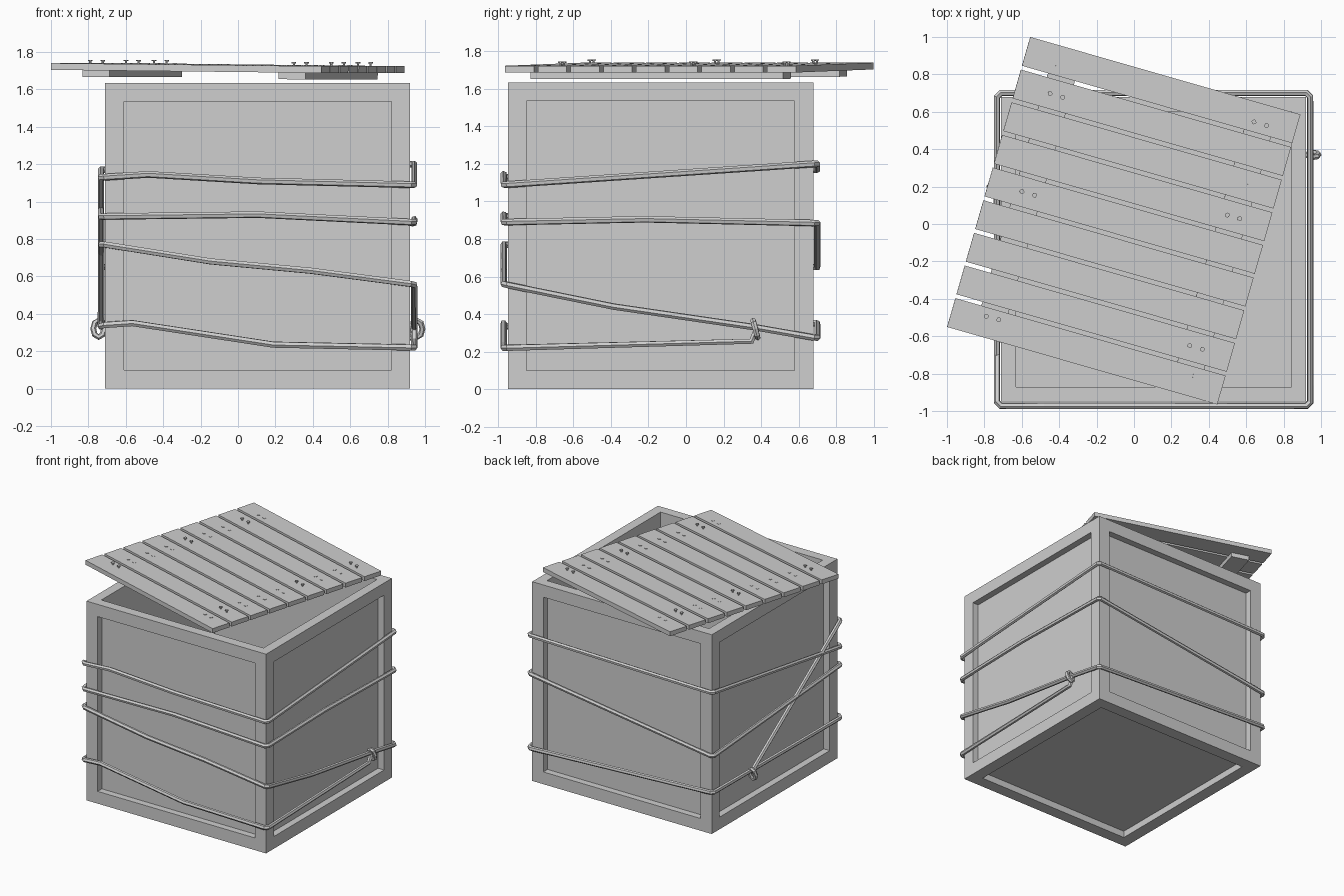
import bpy
import bmesh
from math import radians
from mathutils import Matrix, Vector

cube = bpy.data.objects.get("Cube")
if cube:
    bpy.data.objects.remove(cube)

SHADE = (0.62, 0.62, 0.62, 1)
grey = bpy.data.materials.new("plain_grey")
grey.use_nodes = True
grey.diffuse_color = SHADE
grey.node_tree.nodes["Principled BSDF"].inputs["Base Color"].default_value = SHADE


def link(name, mesh, matrix=None):
    mesh.materials.clear()
    mesh.materials.append(grey)
    obj = bpy.data.objects.new(name, mesh)
    bpy.context.collection.objects.link(obj)
    if matrix:
        obj.matrix_world = matrix


def from_bmesh(name, bm, matrix=None):
    mesh = bpy.data.meshes.new(name)
    bm.to_mesh(mesh)
    bm.free()
    link(name, mesh, matrix)


def add_box(bm, low, high):
    low, high = Vector(low), Vector(high)
    size = Matrix.Diagonal((*(high - low), 1))
    bmesh.ops.create_cube(bm, size=1, matrix=Matrix.Translation((low + high) / 2) @ size)


def add_disc(bm, x, y, z, radius, height):
    bmesh.ops.create_cone(bm, cap_ends=True, segments=8, radius1=radius, radius2=radius,
                          depth=height, matrix=Matrix.Translation((x, y, z + height / 2)))


def recess(bm, faces, border, depth):
    """Flat border first, then straight walls pushed inward."""
    bmesh.ops.inset_individual(bm, faces=faces, thickness=border, depth=0)
    bm.normal_update()
    for face in faces:
        inward = face.normal * -depth
        inner = bmesh.ops.extrude_discrete_faces(bm, faces=[face])["faces"]
        bmesh.ops.translate(bm, verts=inner[0].verts, vec=inward)


# Crate: framed panels on the sides and bottom, hollow from the top
bm = bmesh.new()
add_box(bm, (-0.71, -0.95, 0), (0.92, 0.68, 1.635))
bm.normal_update()
top = [f for f in bm.faces if f.normal.z > 0.5]
panels = [f for f in bm.faces if f not in top]
recess(bm, panels, 0.142, 0.055)
recess(bm, top, 0.112, 1.5)
from_bmesh("crate", bm)

# Lid frame: origin at the back corner, slats run along x, stacked toward -y
LENGTH, WIDTH, PITCH, THICK = 1.503, 0.16, 0.1816, 0.036
lid = (Matrix.Translation((-0.555, 1.0, 1.704)) @ Matrix.Rotation(radians(-16), 4, "Z")
       @ Matrix.Rotation(0.011, 4, "Y"))

for i in range(9):
    bm = bmesh.new()
    y = -i * PITCH
    add_box(bm, (0, y - WIDTH, 0), (LENGTH, y, THICK))
    from_bmesh(f"lid_slat_{i + 1}", bm, lid)

# Battens under the slats
for side, x in (("left", 1.31), ("right", 0.22)):
    bm = bmesh.new()
    add_box(bm, (x - 0.075, -1.505, -THICK), (x + 0.075, -0.105, 0))
    from_bmesh(f"lid_batten_{side}", bm, lid)

# Nail pairs: some stand proud of the slats, the rest are driven in
raised = {0.22: (1, 4, 8), 1.31: (0, 3, 7)}
end_shift = {0: -0.027, 8: 0.033}
bm = bmesh.new()
for x, proud in raised.items():
    for i in range(9):
        y = -i * PITCH - WIDTH / 2 + end_shift.get(i, 0)
        for dx in (-0.035, 0.035):
            if i in proud:
                add_disc(bm, x + dx, y, THICK - 0.01, 0.006, 0.026)
                add_disc(bm, x + dx, y, THICK + 0.013, 0.013, 0.007)
            else:
                add_disc(bm, x + dx, y, THICK - 0.005, 0.013, 0.008)
from_bmesh("lid_nails", bm, lid)

# Rope: one line wound round the crate, as (position along side, height)
X0, X1, Y0, Y1 = -0.732, 0.942, -0.972, 0.70
sides = {
    "front": (Vector((X0, Y0, 0)), Vector((X1, Y0, 0))),
    "right": (Vector((X1, Y0, 0)), Vector((X1, Y1, 0))),
    "back": (Vector((X1, Y1, 0)), Vector((X0, Y1, 0))),
    "left": (Vector((X0, Y1, 0)), Vector((X0, Y0, 0))),
}
winding = [
    ("left", (0.3, 0.33), (1, 1.13)),
    ("front", (0, 1.13), (0.15, 1.145), (0.5, 1.11), (1, 1.09)),
    ("right", (0, 1.09), (1, 1.2)),
    ("back", (0, 1.2), (1, 1.17)),
    ("left", (0, 1.17), (1, 0.92)),
    ("front", (0, 0.92), (0.5, 0.93), (1, 0.89)),
    ("right", (0, 0.89), (0.45, 0.905), (1, 0.885)),
    ("back", (0, 0.885), (1, 0.65)),
    ("left", (0, 0.65), (1, 0.77)),
    ("front", (0, 0.77), (0.35, 0.68), (0.67, 0.63), (1, 0.56)),
    ("right", (0, 0.555), (0.35, 0.44), (0.8, 0.33), (1, 0.275)),
    ("back", (0, 0.275), (1, 0.35)),
    ("left", (0, 0.35), (1, 0.335)),
    ("front", (0, 0.34), (0.1, 0.35), (0.55, 0.235), (1, 0.22)),
    ("right", (0, 0.22), (0.79, 0.255), (0.81, 0.33)),
]
path = []
for side, *stops in winding:
    start, end = sides[side]
    for t, z in stops:
        p = start.lerp(end, min(max(t, 0.012), 0.988))
        path.append((p.x, p.y, z))


def rope(name, points, radius, cyclic=False):
    curve = bpy.data.curves.new(name + "_path", "CURVE")
    curve.dimensions = "3D"
    curve.bevel_depth = radius
    curve.bevel_resolution = 1
    curve.use_fill_caps = True
    spline = curve.splines.new("POLY")
    spline.points.add(len(points) - 1)
    for point, co in zip(spline.points, points):
        point.co = (*co, 1)
    spline.use_cyclic_u = cyclic
    temp = bpy.data.objects.new(name + "_temp", curve)
    bpy.context.collection.objects.link(temp)
    graph = bpy.context.evaluated_depsgraph_get()
    mesh = bpy.data.meshes.new_from_object(temp.evaluated_get(graph))
    bpy.data.objects.remove(temp)
    mesh.name = name
    mesh.shade_flat()
    link(name, mesh)


rope("rope", path, 0.018)

# Knots: a small ring of rope round the strand at each end
for name, centre, lean in (("knot_right", (0.957, 0.37, 0.32), 15),
                           ("knot_left", (-0.745, 0.2, 0.32), -15)):
    turn = Matrix.Translation(centre) @ Matrix.Rotation(radians(lean), 4, "X")
    ring = []
    for k in range(8):
        arm = Matrix.Rotation(radians(45 * k), 4, "Y") @ Vector((0.029, 0, 0))
        arm.z *= 1.6
        ring.append(turn @ arm)
    rope(name, ring, 0.016, cyclic=True)
